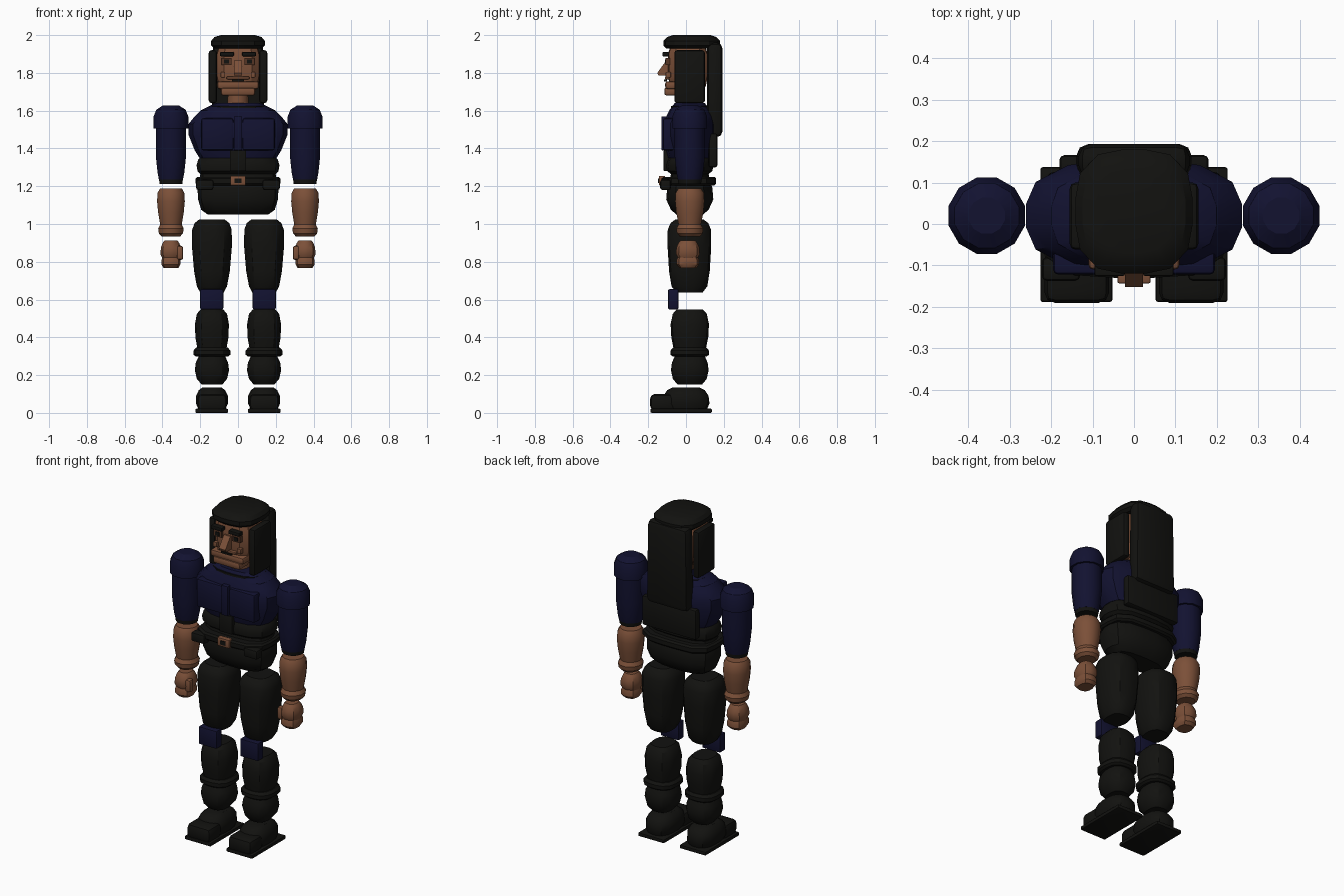
import bpy, bmesh, math
from mathutils import Matrix

if "Cube" in bpy.data.objects:
    bpy.data.objects.remove(bpy.data.objects["Cube"])


def material(name, rgb):
    m = bpy.data.materials.new(name)
    m.use_nodes = True
    m.diffuse_color = (*rgb, 1)
    m.node_tree.nodes["Principled BSDF"].inputs["Base Color"].default_value = (*rgb, 1)
    return m


BLACK = material("black cloth", (0.006, 0.006, 0.005))
NAVY = material("navy cloth", (0.006, 0.006, 0.03))
SKIN = material("brown skin", (0.2, 0.08, 0.04))
SHADE = material("dark brown", (0.09, 0.035, 0.018))


def finish(name, bm, mat):
    bmesh.ops.recalc_face_normals(bm, faces=bm.faces)
    me = bpy.data.meshes.new(name)
    bm.to_mesh(me)
    bm.free()
    me.materials.append(mat)
    ob = bpy.data.objects.new(name, me)
    bpy.context.collection.objects.link(ob)
    bpy.ops.object.select_all(action='DESELECT')
    ob.select_set(True)
    bpy.context.view_layer.objects.active = ob
    bpy.ops.object.shade_smooth_by_angle(angle=math.radians(32))
    return ob


def loft(name, mat, rings, x=0, y=0.02, sides=12, power=2.0):
    """Stack of rounded rings (z, half width, half depth), capped at both ends."""
    bm = bmesh.new()
    loops = []
    for z, rx, ry in rings:
        loop = []
        for i in range(sides):
            a = 2 * math.pi * (i + 0.5) / sides
            c, s = math.cos(a), math.sin(a)
            k = (abs(c) ** power + abs(s) ** power) ** (-1 / power)
            loop.append(bm.verts.new((x + rx * k * c, y + ry * k * s, z)))
        loops.append(loop)
    for lo, hi in zip(loops, loops[1:]):
        for i in range(sides):
            j = (i + 1) % sides
            bm.faces.new((lo[i], lo[j], hi[j], hi[i]))
    bm.faces.new(loops[0][::-1])
    bm.faces.new(loops[-1])
    return finish(name, bm, mat)


def box(name, mat, xs, ys, zs, bevel=0.0, top=1.0):
    """Box between limits, with bevelled edges and an optional narrower top."""
    bm = bmesh.new()
    spans = (xs, ys, zs)
    mid = [(a + b) / 2 for a, b in spans]
    size = [b - a for a, b in spans]
    bmesh.ops.create_cube(bm, size=1, matrix=Matrix.Translation(mid) @ Matrix.Diagonal((*size, 1)))
    for v in bm.verts:
        if v.co.z > mid[2]:
            v.co.x = mid[0] + (v.co.x - mid[0]) * top
    if bevel:
        bmesh.ops.bevel(bm, geom=bm.edges[:], offset=bevel, segments=2, profile=0.5, affect='EDGES')
    return finish(name, bm, mat)


def wedge(name, mat, profile, half):
    """Side profile of (y, z) points extruded across x."""
    bm = bmesh.new()
    sides = [[bm.verts.new((x, y, z)) for y, z in profile] for x in (-half, half)]
    bm.faces.new(sides[0])
    bm.faces.new(sides[1][::-1])
    for i in range(len(profile)):
        j = (i + 1) % len(profile)
        bm.faces.new((sides[0][i], sides[0][j], sides[1][j], sides[1][i]))
    return finish(name, bm, mat)


# Head and neck
loft("neck", SKIN, [(1.58, .06, .06), (1.70, .055, .06)])
loft("head", SKIN, [(1.69, .085, .07), (1.73, .105, .095), (1.78, .115, .105),
                    (1.90, .115, .105), (1.95, .1, .09)], y=0.01, sides=16, power=4)
box("jaw", SKIN, (-.11, .11), (-.11, .0), (1.715, 1.755), .012)
box("chin", SKIN, (-.09, .09), (-.115, -.02), (1.68, 1.722), .012)
box("mouth", BLACK, (-.033, .033), (-.116, -.10), (1.755, 1.766))
box("upper_lip", SKIN, (-.06, .06), (-.112, -.08), (1.766, 1.78), .004)
wedge("nose", SKIN, [(-.09, 1.865), (-.105, 1.865), (-.152, 1.80), (-.145, 1.785), (-.09, 1.785)], .022)

# Hair
loft("hair_cap", BLACK, [(1.93, .125, .135), (1.945, .142, .15), (1.97, .142, .15),
                         (1.99, .125, .13), (2.0, .09, .10)], y=0.03, sides=16, power=3)
box("back_hair", BLACK, (-.14, .14), (.11, .193), (1.46, 1.96), .03, .95)

# Torso
loft("collar", BLACK, [(1.60, .15, .10), (1.625, .15, .10)], sides=16, power=3)
loft("shoulder_yoke", NAVY, [(1.58, .205, .115), (1.60, .20, .11), (1.64, .12, .08)], sides=16, power=3)
loft("chest", NAVY, [(1.35, .205, .115), (1.39, .23, .125), (1.47, .262, .135), (1.53, .262, .135),
                     (1.57, .23, .125), (1.60, .20, .11)], sides=16, power=2.8)
box("chest_strap", NAVY, (-.022, .022), (-.13, -.08), (1.39, 1.57), .004)
box("front_strap", BLACK, (-.043, .043), (-.118, -.06), (1.28, 1.39), .005)
box("back_plate", BLACK, (-.18, .18), (.12, .166), (1.30, 1.48), .012)
loft("belly", BLACK, [(1.24, .205, .105), (1.265, .20, .10), (1.28, .215, .12), (1.31, .22, .125),
                      (1.34, .212, .115), (1.36, .195, .10)], sides=16, power=3)
loft("belt", BLACK, [(1.205, .215, .135), (1.215, .225, .145), (1.24, .225, .145), (1.25, .215, .135)],
     y=0.015, sides=16, power=4)
loft("pelvis", BLACK, [(1.05, .16, .07), (1.075, .195, .10), (1.13, .212, .125), (1.19, .215, .12),
                       (1.22, .205, .11)], sides=16, power=3)
box("buckle", SKIN, (-.04, .04), (-.143, -.11), (1.205, 1.255), .004)
box("buckle_centre", BLACK, (-.018, .018), (-.147, -.14), (1.218, 1.242))

# Paired parts
for side, s in (("left", 1), ("right", -1)):
    def span(a, b):
        return tuple(sorted((s * a, s * b)))

    # Face
    box(side + "_eye_rim", SHADE, span(.035, .088), (-.108, -.085), (1.843, 1.88))
    box(side + "_eye", BLACK, span(.047, .075), (-.112, -.10), (1.85, 1.872))
    box(side + "_brow", BLACK, span(.022, .095), (-.125, -.09), (1.888, 1.91), .004)
    box(side + "_cheek", SKIN, span(.068, .092), (-.108, -.08), (1.775, 1.805), .004)
    box(side + "_side_hair", BLACK, span(.112, .155), (-.062, .10), (1.64, 1.92), .014)

    # Chest panel and belt pouch
    box(side + "_chest_panel", NAVY, span(.024, .195), (-.122, -.06), (1.39, 1.56), .012)
    box(side + "_pouch", BLACK, span(.13, .222), (-.137, -.08), (1.18, 1.235), .012)

    # Arm
    ax = s * .355
    loft(side + "_shoulder", NAVY, [(1.505, .095, .095), (1.57, .095, .095), (1.605, .08, .08),
                                    (1.627, .045, .045)], ax)
    loft(side + "_upper_arm", NAVY, [(1.235, .066, .066), (1.27, .073, .073), (1.36, .083, .083),
                                     (1.52, .083, .083)], ax)
    loft(side + "_sleeve_hem", BLACK, [(1.213, .062, .062), (1.24, .066, .066)], ax)
    loft(side + "_forearm", SKIN, [(.99, .058, .06), (1.06, .07, .074), (1.12, .076, .08),
                                   (1.165, .073, .077), (1.188, .06, .062)], ax)
    loft(side + "_wrist", SKIN, [(.934, .05, .054), (.95, .066, .07), (.975, .07, .074),
                                 (1.0, .058, .06)], ax)
    loft(side + "_hand", SKIN, [(.815, .045, .05), (.84, .056, .064), (.875, .054, .062),
                                (.90, .044, .05), (.913, .034, .04)], ax, y=.01, power=2.5)
    loft(side + "_fingers", SKIN, [(.768, .04, .045), (.785, .05, .06), (.81, .05, .06),
                                   (.83, .044, .05)], ax, y=.01, power=3)
    box(side + "_thumb", SKIN, span(.29, .325), (-.045, -.005), (.81, .885), .012)

    # Leg
    lx = s * .138
    loft(side + "_thigh", BLACK, [(.637, .062, .07), (.67, .08, .095), (.75, .095, .108),
                                  (.88, .106, .116), (.97, .105, .115), (1.005, .092, .10),
                                  (1.024, .068, .075)], lx, y=.018, sides=16, power=2.8)
    box(side + "_knee_pad", NAVY, span(.078, .2), (-.095, -.04), (.547, .655), .008)
    loft(side + "_shin", BLACK, [(.335, .076, .085), (.40, .088, .098), (.47, .09, .102),
                                 (.525, .08, .09), (.547, .06, .07)], lx, sides=16, power=2.8)
    loft(side + "_boot_band", BLACK, [(.298, .085, .09), (.308, .098, .102), (.33, .098, .102),
                                      (.345, .085, .09)], lx, sides=16, power=2.8)
    loft(side + "_ankle", BLACK, [(.15, .055, .065), (.18, .08, .09), (.225, .091, .10),
                                  (.265, .086, .095), (.30, .07, .08)], lx, sides=16, power=2.8)
    loft(side + "_foot", BLACK, [(.015, .07, .11), (.05, .085, .125), (.09, .085, .12),
                                 (.12, .07, .10), (.135, .05, .07)], lx, y=0, sides=16, power=2.8)
    box(side + "_toe_cap", BLACK, span(.06, .216), (-.19, -.06), (.012, .1), .025)
    box(side + "_sole", BLACK, span(.052, .226), (-.188, .137), (0, .022), .006)
